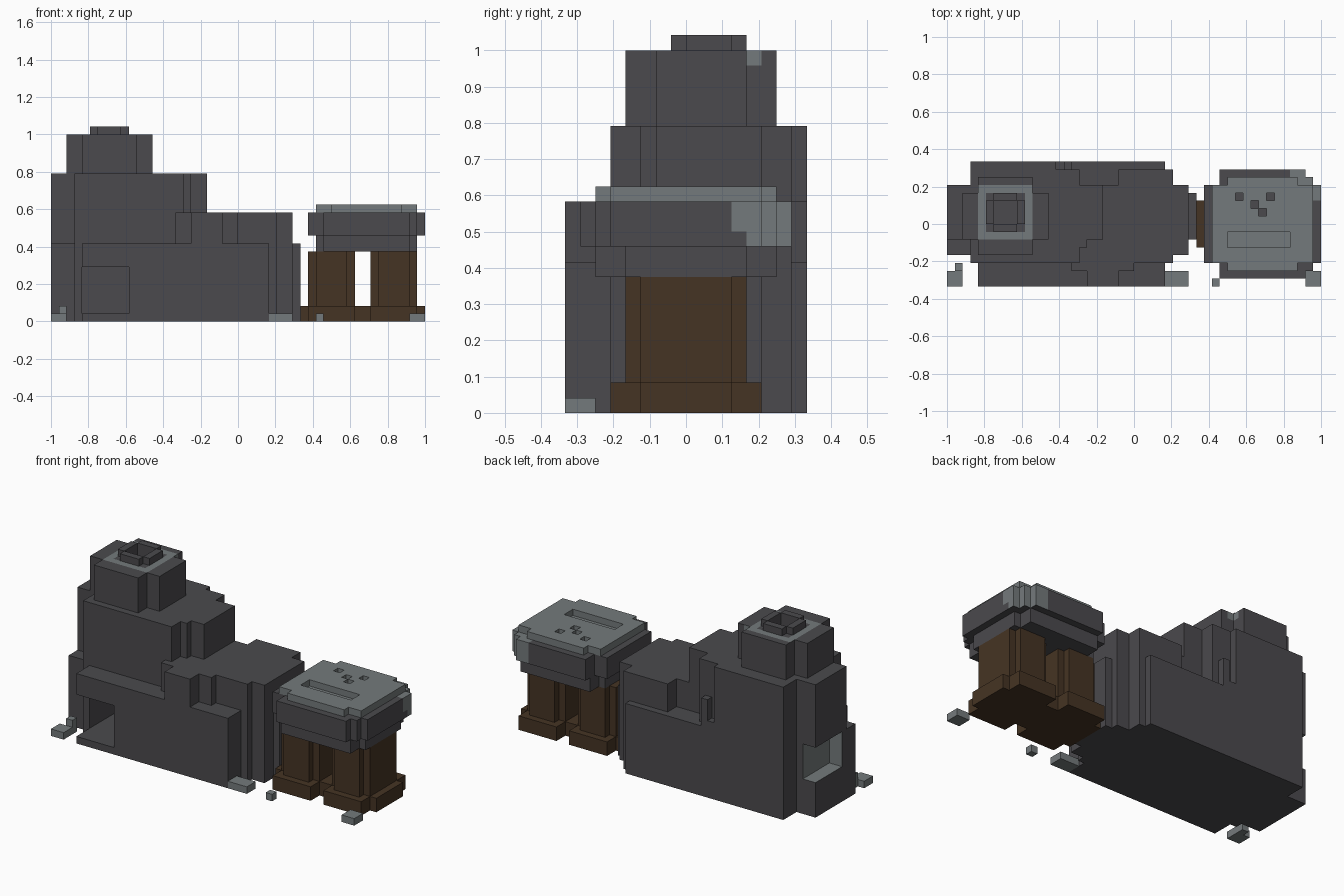
import bpy, bmesh
from mathutils import Vector

if "Cube" in bpy.data.objects:
    bpy.data.objects.remove(bpy.data.objects["Cube"], do_unlink=True)

UNIT = 1 / 24  # edge of one building block


def make_material(name, colour):
    mat = bpy.data.materials.new(name)
    mat.use_nodes = True
    mat.diffuse_color = (*colour, 1)
    mat.node_tree.nodes["Principled BSDF"].inputs["Base Color"].default_value = (*colour, 1)
    return mat


dark_stone = make_material("dark stone", (0.07, 0.068, 0.075))
light_stone = make_material("light stone", (0.175, 0.195, 0.2))
brown_wood = make_material("brown wood", (0.06, 0.034, 0.017))

SIDES = [Vector(s) for s in ((1, 0, 0), (-1, 0, 0), (0, 1, 0), (0, -1, 0), (0, 0, 1), (0, 0, -1))]


def cells_of(boxes):
    """Every block inside boxes given as x, x, y, y, z, z limits."""
    return {(x, y, z) for x0, x1, y0, y1, z0, z1 in boxes
            for x in range(x0, x1) for y in range(y0, y1) for z in range(z0, z1)}


def build(name, material, boxes, cuts=(), painted=()):
    """Fuse boxes, carve cuts; faces that look into a painted box turn light."""
    solid = cells_of(boxes) - cells_of(cuts)
    paint = cells_of(painted)
    bm = bmesh.new()
    for cell in sorted(solid):
        centre = Vector(cell) + Vector((0.5, 0.5, 0.5))
        for side in SIDES:
            beside = tuple(int(c + s) for c, s in zip(cell, side))
            if beside in solid:
                continue
            u = Vector((side.y, side.z, side.x)) / 2
            v = side.cross(u)
            mid = centre + side / 2
            corners = (mid - u - v, mid + u - v, mid + u + v, mid - u + v)
            face = bm.faces.new([bm.verts.new(c * UNIT) for c in corners])
            face.material_index = int(beside in paint)
    bmesh.ops.remove_doubles(bm, verts=bm.verts, dist=UNIT / 100)
    bmesh.ops.dissolve_limit(bm, angle_limit=0.01, verts=bm.verts, edges=bm.edges,
                             delimit={'MATERIAL'})
    mesh = bpy.data.meshes.new(name)
    bm.to_mesh(mesh)
    bm.free()
    mesh.materials.append(material)
    if paint:
        mesh.materials.append(light_stone)
    obj = bpy.data.objects.new(name, mesh)
    bpy.context.collection.objects.link(obj)
    return obj


def plan(z0, z1, *rects):
    """Stack a stepped floor plan between two heights."""
    return [(*r, z0, z1) for r in rects]


# Forge: stepped base with a fire opening in front and a niche at the end
niche = [(-24, -22, -1, 5, 5, 10)]
build("forge_base", dark_stone,
      plan(0, 10, (-20, 4, -8, 8), (-21, -20, -5, 8), (4, 5, -5, 7), (-24, 7, -4, 5), (7, 8, -2, 4)),
      cuts=[(-20, -14, -8, 2, 1, 7)] + niche, painted=niche)

# Forge: lower shoulder beside the tower
build("forge_shoulder", dark_stone,
      plan(10, 14, (-8, -6, -6, 5), (-6, -2, -8, 5), (-2, 0, -6, 7), (0, 5, -5, 7), (5, 7, -4, 5)))

# Forge: tower and the small posts behind it
build("forge_tower", dark_stone,
      plan(10, 19, (-21, -10, -5, 8), (-10, -7, -5, 7), (-7, -6, -3, 5), (-24, -4, -2, 5)),
      painted=niche)
build("back_posts", dark_stone, [(-10, -9, 7, 8, 10, 11), (-9, -8, 7, 8, 10, 14)])

# Chimney with a light ring around its rim
flue = [(-18, -15, 0, 3, 21, 25)]
ring = plan(24, 25, (-20, -13, -2, -1), (-20, -13, 4, 5), (-20, -19, -1, 4), (-14, -13, -1, 4))
build("chimney", dark_stone, plan(19, 24, (-20, -13, -4, 6), (-22, -11, -2, 4)),
      cuts=flue, painted=ring + [(-13, -12, 4, 5, 23, 24)])
build("chimney_rim", dark_stone, plan(24, 25, (-19, -14, 0, 3), (-18, -15, -1, 4)), cuts=flue)

# Workbench: two wooden legs on joined feet
for side, x in (("right", 9), ("left", 17)):
    build(side + "_leg", brown_wood, plan(2, 9, (x, x + 6, -3, 3), (x + 1, x + 5, -4, 4)))
build("feet", brown_wood, plan(0, 2, (8, 24, -3, 3), (9, 15, -5, 5), (17, 23, -5, 5)))

# Workbench: stepped stone slab with one pale corner
build("bench_underside", dark_stone, plan(9, 11, (10, 23, -4, 4), (11, 22, -6, 6)))
build("bench_slab", dark_stone, plan(11, 14, (9, 24, -5, 5), (10, 23, -5, 5), (11, 23, -6, 6), (11, 22, -7, 7)),
      painted=[(20, 26, 4, 9, 11, 15), (20, 26, 3, 4, 12, 15)])

# Workbench: pale top with a tray and four small sockets
sockets = plan(14, 15, (12, 20, -3, -1), *[(x, x + 1, y, y + 1) for x, y in ((13, 3), (17, 3), (15, 2), (16, 1))])
build("bench_top", light_stone, plan(14, 15, (10, 23, -5, 5), (12, 21, -6, 6)), cuts=sockets)
build("tray_floor", light_stone, [(12, 20, -3, -1, 14, 15)]).scale.z = 0.94

# Loose stones on the ground
stones = [[(-24, -22, -8, -6, 0, 1), (-23, -22, -6, -5, 0, 2)],
          [(4, 7, -8, -6, 0, 1)], [(10, 11, -8, -7, 0, 1)], [(22, 24, -8, -6, 0, 1)]]
for number, boxes in enumerate(stones):
    build(f"loose_stone_{number + 1}", light_stone, boxes)
